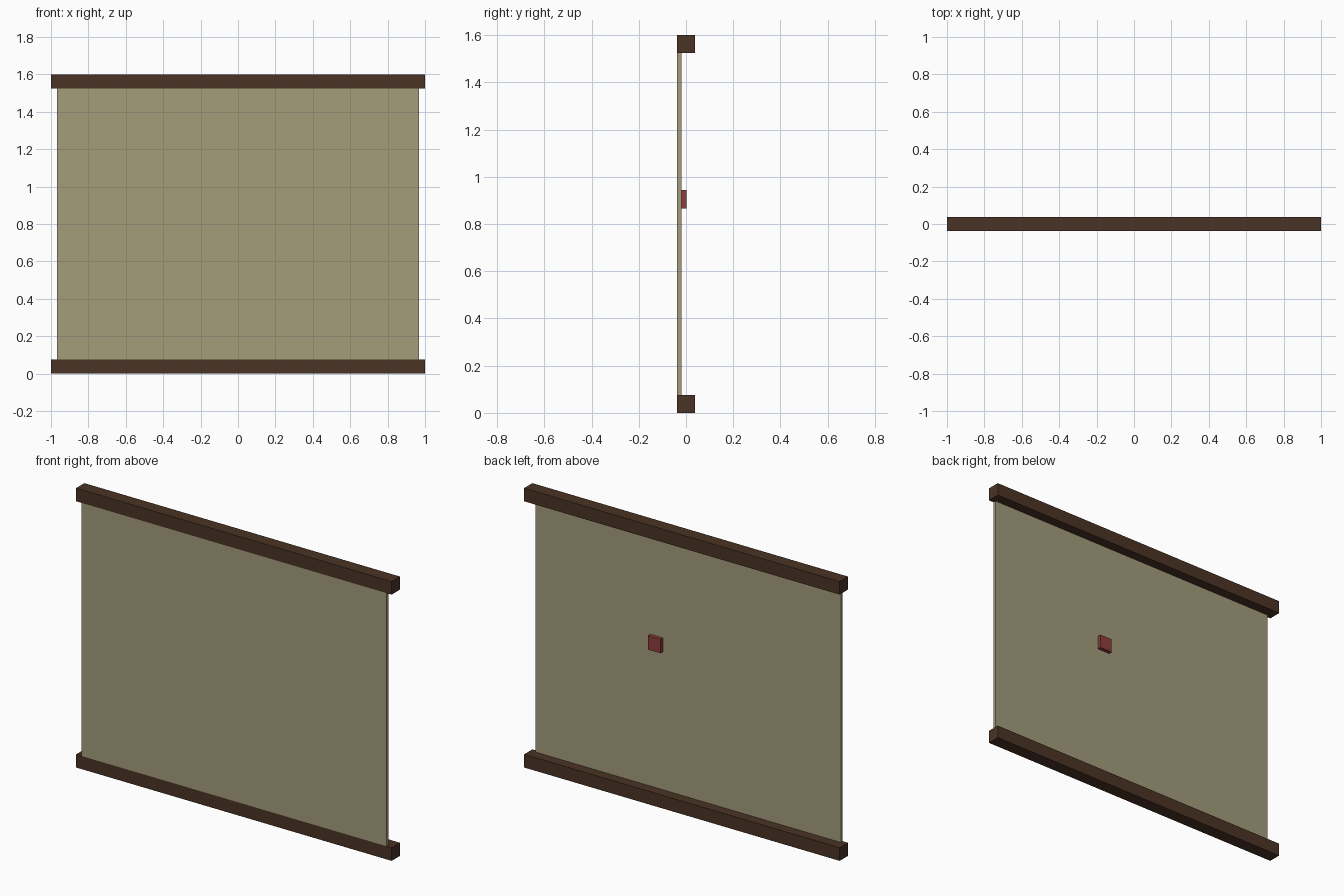
import bpy
import bmesh
from mathutils import Vector

if "Cube" in bpy.data.objects:
    bpy.data.objects.remove(bpy.data.objects["Cube"])


def material(name, rgb):
    m = bpy.data.materials.new(name)
    m.diffuse_color = (*rgb, 1.0)
    m.use_nodes = True
    m.node_tree.nodes["Principled BSDF"].inputs["Base Color"].default_value = m.diffuse_color
    return m


def box(name, lo, hi, mat):
    """Axis-aligned box between two corners."""
    lo, hi = Vector(lo), Vector(hi)
    bm = bmesh.new()
    bmesh.ops.create_cube(bm, size=1.0)
    bmesh.ops.scale(bm, vec=hi - lo, verts=bm.verts)
    bmesh.ops.translate(bm, vec=(lo + hi) / 2, verts=bm.verts)
    mesh = bpy.data.meshes.new(name)
    bm.to_mesh(mesh)
    bm.free()
    mesh.materials.append(mat)
    obj = bpy.data.objects.new(name, mesh)
    bpy.context.collection.objects.link(obj)
    return obj


dark_wood = material("dark wood", (0.069, 0.033, 0.018))
cloth = material("khaki cloth", (0.366, 0.332, 0.195))
red = material("dull red", (0.262, 0.048, 0.042))

HEIGHT, RAIL = 1.6, 0.075
h = RAIL / 2

# Square rails along the bottom and top
for name, z in (("bottom_rail", 0.0), ("top_rail", HEIGHT - RAIL)):
    box(name, (-1, -h, z), (1, h, z + RAIL), dark_wood)

# Thin sheet between the rails, flush with their front
box("sheet", (-0.967, -h, RAIL), (0.967, -0.02, HEIGHT - RAIL), cloth)

# Small square block on the back of the sheet
box("back_block", (0.16, -0.02, 0.865), (0.24, 0.002, 0.945), red)
